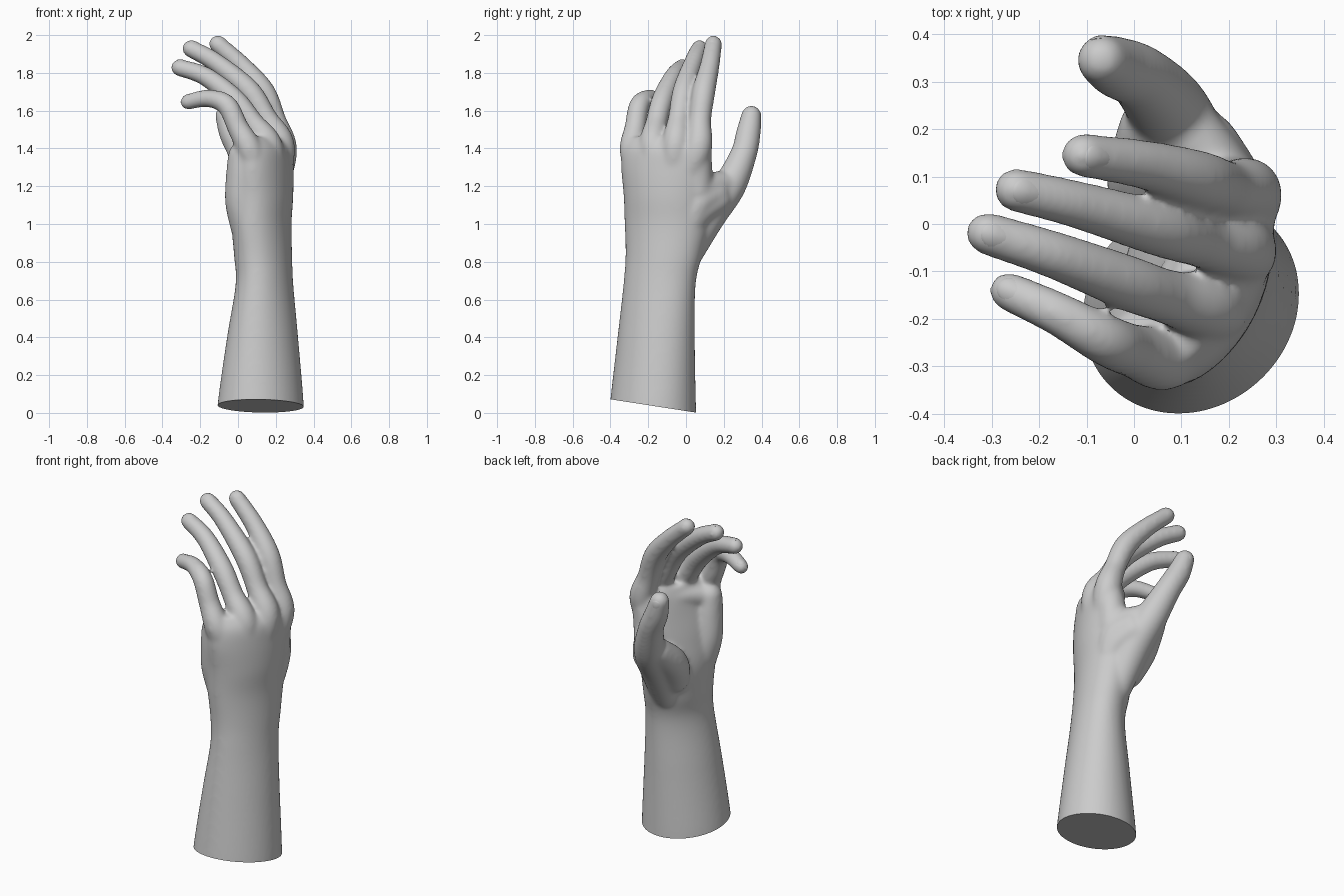
import bpy, bmesh, math
from mathutils import Vector

if "Cube" in bpy.data.objects:
    bpy.data.objects.remove(bpy.data.objects["Cube"])

bm = bmesh.new()
SKIN = 0.004  # added to limb radii, lost again by the softening


def loft(rings):
    """Skin a list of equal point rings and close both ends."""
    vs = [[bm.verts.new(p) for p in r] for r in rings]
    n = len(vs[0])
    for a, b in zip(vs, vs[1:]):
        for i in range(n):
            bm.faces.new((a[i], a[(i + 1) % n], b[(i + 1) % n], b[i]))
    bm.faces.new(vs[0][::-1])
    bm.faces.new(vs[-1])


def spline(keys, steps=8):
    """Catmull-Rom through tuples of any length."""
    k = [keys[0]] + list(keys) + [keys[-1]]
    out = []
    for i in range(1, len(k) - 2):
        for s in range(steps):
            t = s / steps
            out.append([0.5 * (2 * b + (c - a) * t + (2 * a - 5 * b + 4 * c - d) * t * t
                               + (3 * b - a - 3 * c + d) * t ** 3)
                        for a, b, c, d in zip(*k[i - 1:i + 3])])
    return out + [list(keys[-1])]


def tube(keys, sides=20):
    """Round limb along (x, y, z, radius) keys with domed ends."""
    pts = [(Vector(p[:3]), p[3] + SKIN) for p in spline(keys)]
    d0 = (pts[1][0] - pts[0][0]).normalized()
    d1 = (pts[-1][0] - pts[-2][0]).normalized()
    (p0, r0), (p1, r1) = pts[0], pts[-1]
    dome = [math.radians(a) for a in (20, 40, 60, 75, 86)]
    rows = [(p0 - d0 * r0 * math.sin(a), r0 * math.cos(a), d0) for a in dome[::-1]]
    for i, (p, r) in enumerate(pts):
        d = pts[min(i + 1, len(pts) - 1)][0] - pts[max(i - 1, 0)][0]
        rows.append((p, r, d.normalized()))
    rows += [(p1 + d1 * r1 * math.sin(a), r1 * math.cos(a), d1) for a in dome]
    rings = []
    for p, r, d in rows:
        u = Vector((0, 1, 0))
        u = (u - d * u.dot(d)).normalized()
        v = d.cross(u)
        rings.append([p + r * (u * math.cos(t) + v * math.sin(t))
                      for t in (2 * math.pi * i / sides for i in range(sides))])
    loft(rings)
    return p1, d1, r1 - SKIN


# Forearm and palm: z, centre x, centre y, half width, half depth, turn, palm hollow
sections = [
    (-0.10, .118, -.178, .247, .219, 46, 0),
    (0.05, .12, -.175, .241, .214, 45, 0),
    (0.40, .13, -.158, .215, .177, 32, 0),
    (0.68, .14, -.14, .199, .143, 23, 0),
    (0.83, .133, -.118, .209, .145, 20, 0),
    (1.00, .12, -.10, .231, .155, 18, .015),
    (1.15, .127, -.10, .238, .155, 19, .035),
    (1.30, .138, -.105, .25, .138, 21, .045),
    (1.40, .15, -.11, .24, .112, 24, .03),
    (1.46, .15, -.11, .205, .07, 25, .01),
]
rings = []
for z, cx, cy, a, b, turn, hollow in spline(sections):
    th = math.radians(turn)
    ring = []
    for i in range(40):
        t = 2 * math.pi * i / 40
        w, q = a * math.sin(t), b * math.cos(t)
        if q < 0:
            q += hollow * math.cos(t) ** 2
        ring.append((cx + q * math.cos(th) + w * math.sin(th),
                     cy - q * math.sin(th) + w * math.cos(th), z))
    rings.append(ring)
loft(rings)

# Fingers: knuckle to tip as x, y, z, radius
fingers = {
    "index": [(.24, .062, 1.39, .07), (.195, .074, 1.55, .056), (.135, .094, 1.70, .058),
              (.022, .125, 1.835, .049), (-.108, .145, 1.953, .043)],
    "middle": [(.228, -.055, 1.41, .07), (.15, -.037, 1.56, .055), (.055, -.01, 1.71, .056),
               (-.125, .042, 1.86, .047), (-.25, .072, 1.928, .043)],
    "ring": [(.168, -.175, 1.40, .07), (.075, -.155, 1.54, .055), (-.02, -.122, 1.66, .055),
             (-.17, -.065, 1.78, .047), (-.31, -.02, 1.828, .042)],
    "little": [(.07, -.28, 1.37, .066), (.0, -.268, 1.51, .054), (-.06, -.245, 1.63, .051),
               (-.16, -.19, 1.665, .043), (-.265, -.142, 1.646, .038)],
}
wrist = Vector((.15, -.11, .95))
tips = {}
for name, keys in fingers.items():
    start = Vector(keys[0][:3]).lerp(wrist, .5)
    tips[name] = tube([(*start, .06)] + keys)

# Thumb, the muscle at its base and the web towards the index finger
tips["thumb"] = tube([(.13, .01, .84, .075), (.11, .115, 1.05, .095), (.078, .228, 1.2, .085),
                      (.018, .305, 1.37, .067), (-.035, .33, 1.48, .062), (-.068, .346, 1.575, .05)])
tube([(.06, .02, .96, .08), (.03, .09, 1.08, .085), (.04, .2, 1.19, .07)])
tube([(.2, .06, 1.18, .08), (.15, .14, 1.2, .072), (.09, .22, 1.21, .07)])
tube([(.17, .0, .94, .08), (.185, .06, 1.06, .08), (.14, .16, 1.13, .08)])
tube([(.19, .03, 1.02, .08), (.195, .07, 1.12, .08), (.15, .155, 1.16, .075)])
tube([(.2, .06, 1.2, .08), (.215, .06, 1.32, .075), (.235, .062, 1.4, .068)])
# Heel of the palm on the little finger side
tube([(.05, -.2, .98, .085), (.02, -.22, 1.12, .085), (.02, -.235, 1.26, .08), (.02, -.245, 1.36, .07)])
# Pad below the fingers
tube([(.03, -.24, 1.36, .06), (.1, -.14, 1.38, .06), (.17, -.02, 1.38, .06), (.19, .05, 1.38, .065)])

bmesh.ops.recalc_face_normals(bm, faces=bm.faces)
raw = bpy.data.meshes.new("hand_raw")
bm.to_mesh(raw)
bm.free()
hand = bpy.data.objects.new("hand", raw)
bpy.context.collection.objects.link(hand)

# Fuse the parts into one soft skin
m = hand.modifiers.new("fuse", 'REMESH')
m.mode = 'VOXEL'
m.voxel_size = 0.009
m = hand.modifiers.new("soften", 'SMOOTH')
m.factor = 0.5
m.iterations = 26
skin = bpy.data.meshes.new_from_object(hand.evaluated_get(bpy.context.evaluated_depsgraph_get()))
hand.modifiers.clear()
hand.data = skin

# Slanted flat cut at the bottom of the forearm
bm = bmesh.new()
bm.from_mesh(skin)
bmesh.ops.bisect_plane(bm, geom=bm.verts[:] + bm.edges[:] + bm.faces[:],
                       plane_co=(.12, -.175, .037), plane_no=(0, .155, 1), clear_inner=True)
bmesh.ops.holes_fill(bm, edges=[e for e in bm.edges if e.is_boundary])
bm.to_mesh(skin)
bm.free()

# Finger nails, curved plates just above the skin
parts = [hand]
for name, (p, d, r) in tips.items():
    up = Vector((-.3, .9, .4)) if name == "thumb" else Vector((.5, -.1, 1))
    up = (up - d * up.dot(d)).normalized()
    side = d.cross(up)
    me = bpy.data.meshes.new(name + "_nail")
    nb = bmesh.new()
    bmesh.ops.create_uvsphere(nb, u_segments=20, v_segments=12, radius=1)
    for v in nb.verts:
        x, y, z = v.co
        bend = -.28 * r * x * x - .14 * r * max(y, 0) ** 2
        v.co = p + side * (x * r * .72) + d * ((y * .85 - .3) * r) + up * (r * .98 + bend + z * r * .1)
    bmesh.ops.recalc_face_normals(nb, faces=nb.faces)
    nb.to_mesh(me)
    nb.free()
    nail = bpy.data.objects.new(name + "_nail", me)
    bpy.context.collection.objects.link(nail)
    parts.append(nail)

# Smooth shading with a crisp base edge
for ob in parts:
    ob.select_set(True)
bpy.context.view_layer.objects.active = hand
bpy.ops.object.shade_smooth_by_angle(angle=math.radians(50))
